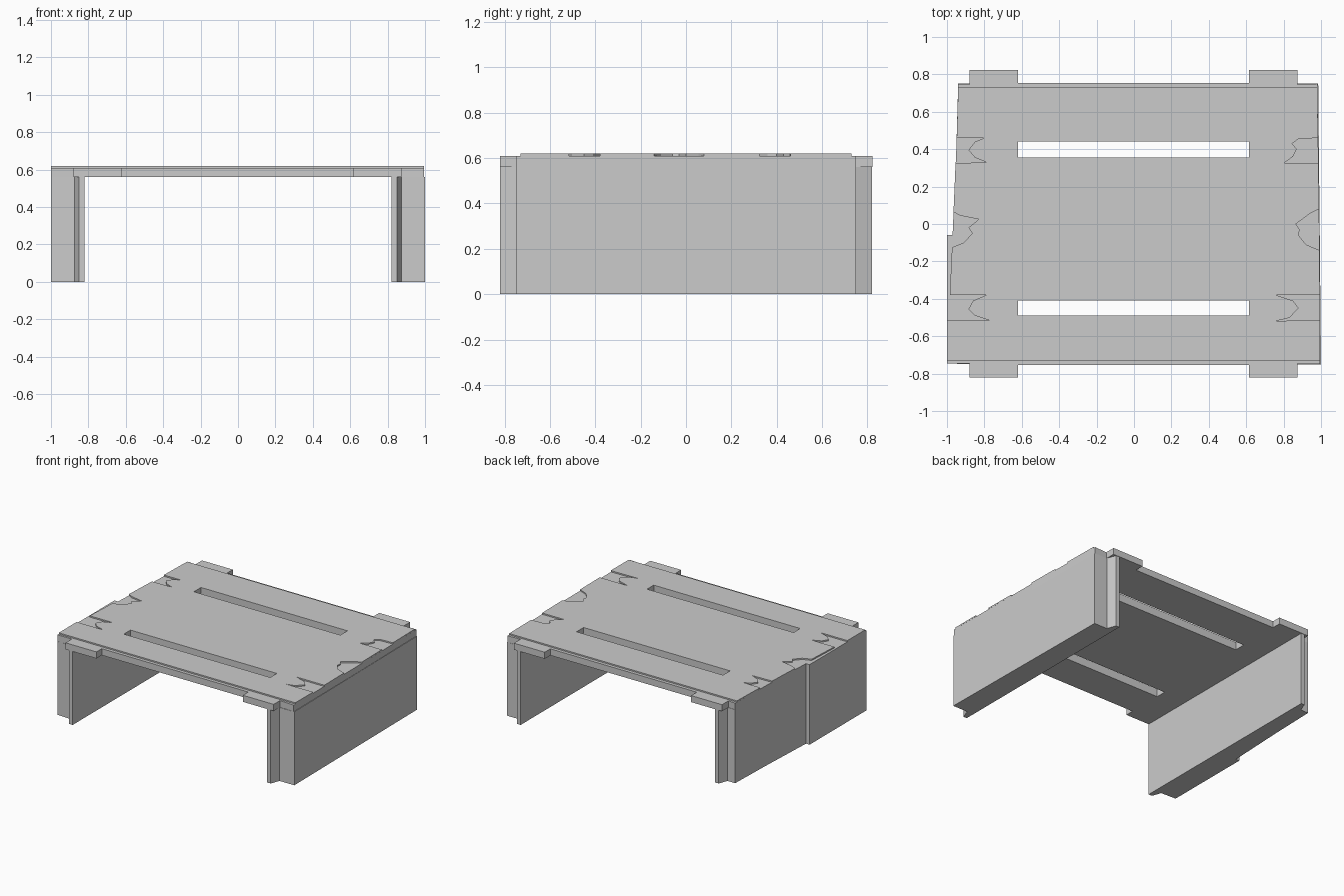
import bpy, bmesh

if "Cube" in bpy.data.objects:
    bpy.data.objects.remove(bpy.data.objects["Cube"])


def prism(name, loops, z0, z1):
    """Extrude a plan outline (first loop) with optional holes from z0 to z1."""
    bm = bmesh.new()
    edges = []
    for loop in loops:
        vs = [bm.verts.new((x, y, z0)) for x, y in loop]
        edges += [bm.edges.new((vs[i - 1], vs[i])) for i in range(len(vs))]
    bmesh.ops.triangle_fill(bm, edges=edges, use_beauty=True, use_dissolve=False)
    ext = bmesh.ops.extrude_face_region(bm, geom=bm.faces[:])
    top = [g for g in ext["geom"] if isinstance(g, bmesh.types.BMVert)]
    bmesh.ops.translate(bm, verts=top, vec=(0, 0, z1 - z0))
    bmesh.ops.recalc_face_normals(bm, faces=bm.faces[:])
    me = bpy.data.meshes.new(name)
    bm.to_mesh(me)
    bm.free()
    ob = bpy.data.objects.new(name, me)
    bpy.context.collection.objects.link(ob)
    return ob


def rect(x0, x1, y0, y1):
    return [(x0, y0), (x1, y0), (x1, y1), (x0, y1)]


# Two long slots that pass through the top
slots = [rect(-0.62, 0.615, 0.355, 0.44), rect(-0.62, 0.615, -0.49, -0.41)]

# Uneven side edges, listed front to back
right_edge = [(0.995, -0.75), (0.99, 0.08), (0.98, 0.75)]
left_edge = [(-1, -0.745), (-1, -0.06), (-0.97, -0.06), (-0.95, 0.4), (-0.94, 0.75)]

# Main slab with four projecting tabs
front = [(-0.88, -0.745), (-0.88, -0.82), (-0.62, -0.82), (-0.62, -0.755),
         (0.615, -0.755), (0.615, -0.82), (0.875, -0.82), (0.875, -0.745)]
back = [(x, 0.823 if y < -0.8 else -y) for x, y in reversed(front)]
prism("table_slab", [front + right_edge + back + left_edge[::-1], *slots], 0.56, 0.61)

# Splintered bites in the thin top board, front to back on each side
right_bites = [
    (0.995, -0.515), (0.76, -0.518), (0.83, -0.502), (0.88, -0.45), (0.85, -0.41),
    (0.76, -0.38), (0.994, -0.38),
    (0.991, -0.14), (0.92, -0.11), (0.88, -0.06), (0.885, -0.03), (0.865, 0),
    (0.94, 0.055), (0.99, 0.08),
    (0.986, 0.325), (0.80, 0.325), (0.85, 0.36), (0.87, 0.40), (0.845, 0.43),
    (0.88, 0.455), (0.984, 0.46)]
left_bites = [
    (-1, -0.515), (-0.775, -0.515), (-0.85, -0.49), (-0.885, -0.455), (-0.86, -0.41),
    (-0.79, -0.38), (-0.985, -0.38),
    (-0.973, -0.125), (-0.91, -0.10), (-0.865, -0.05), (-0.885, -0.02),
    (-0.83, 0.025), (-0.93, 0.045), (-0.965, 0.065),
    (-0.954, 0.325), (-0.79, 0.33), (-0.85, 0.355), (-0.885, 0.395), (-0.85, 0.44),
    (-0.80, 0.46), (-0.948, 0.46)]
board = ([(-1, -0.73), (0.995, -0.73)] + right_bites
         + [(0.98, 0.73), (-0.94, 0.73)] + left_bites[::-1])
prism("top_board", [board, *slots], 0.61, 0.62)

# Side walls used as legs, with stepped, chamfered ends
front_end = [(0.82, -0.82), (0.85, -0.82), (0.875, -0.75)]
back_end = [(x, -y) for x, y in reversed(front_end)]
prism("right_leg", [front_end + [(1, -0.75), (0.985, 0.75)] + back_end], 0, 0.56)
mirrored = [(-x, y) for x, y in front_end]
mirrored_back = [(-x, y) for x, y in back_end]
prism("left_leg", [mirrored + left_edge + mirrored_back], 0, 0.56)
